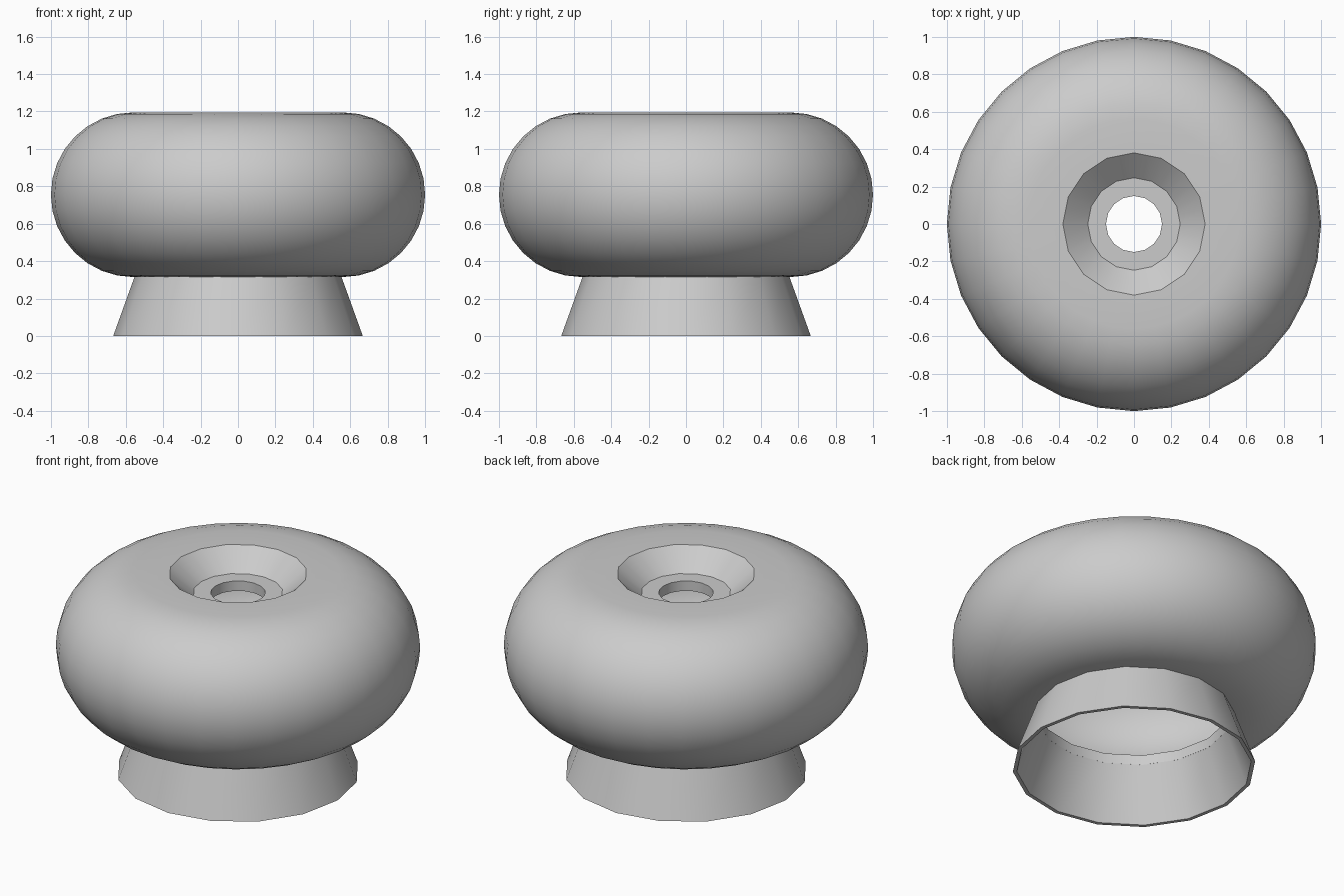
import bpy
import bmesh
from math import sin, cos, pi, radians

cube = bpy.data.objects.get("Cube")
if cube:
    bpy.data.objects.remove(cube, do_unlink=True)

GREY = (0.6, 0.6, 0.6, 1)
grey = bpy.data.materials.new("plain grey")
grey.use_nodes = True
grey.diffuse_color = GREY
grey.node_tree.nodes["Principled BSDF"].inputs["Base Color"].default_value = GREY


def lathe(name, profile, sides):
    """Spin a closed profile of (radius, height, faceted) points around z.
    Faceted rings have half as many corners as the others."""
    bm = bmesh.new()
    rings = []
    for r, z, faceted in profile:
        ring = []
        for i in range(sides):
            a = 2 * pi * i / sides
            rr = r * cos(2 * pi / sides) if faceted and i % 2 else r
            ring.append(bm.verts.new((rr * cos(a), rr * sin(a), z)))
        rings.append(ring)
    for k, ring in enumerate(rings):
        nxt = rings[(k + 1) % len(rings)]
        for i in range(sides):
            j = (i + 1) % sides
            bm.faces.new((ring[i], ring[j], nxt[j], nxt[i]))
    bmesh.ops.recalc_face_normals(bm, faces=bm.faces)
    mesh = bpy.data.meshes.new(name)
    bm.to_mesh(mesh)
    bm.free()
    mesh.materials.append(grey)
    obj = bpy.data.objects.new(name, mesh)
    bpy.context.collection.objects.link(obj)
    bpy.ops.object.select_all(action='DESELECT')
    obj.select_set(True)
    bpy.context.view_layer.objects.active = obj
    bpy.ops.object.shade_smooth_by_angle(angle=radians(30))
    return obj


def arc(radius, steps=16):
    """Half circle from the top of the rounded side to its bottom."""
    return [(0.56 + radius * sin(pi * i / steps),
             0.755 + radius * cos(pi * i / steps), False)
            for i in range(steps + 1)]


# Hollow rounded body with a stepped funnel opening in the top
WALL = 0.06
outside = [(0.15, 1.08, True), (0.247, 1.08, True), (0.38, 1.195, True)]
outside += arc(0.44) + [(0.53, 0.315, True)]
inside = [(0.53, 0.315 + WALL, True)] + arc(0.44 - WALL)[::-1]
inside += [(0.40, 1.135, True), (0.268, 1.02, True), (0.15, 1.02, True)]
lathe("rounded_body", outside + inside, 32)

# Thin flared foot ring, open underneath
foot = [(0.667, 0, False), (0.553, 0.316, False),
        (0.53, 0.316, False), (0.645, 0, False)]
lathe("flared_foot", foot, 16)
